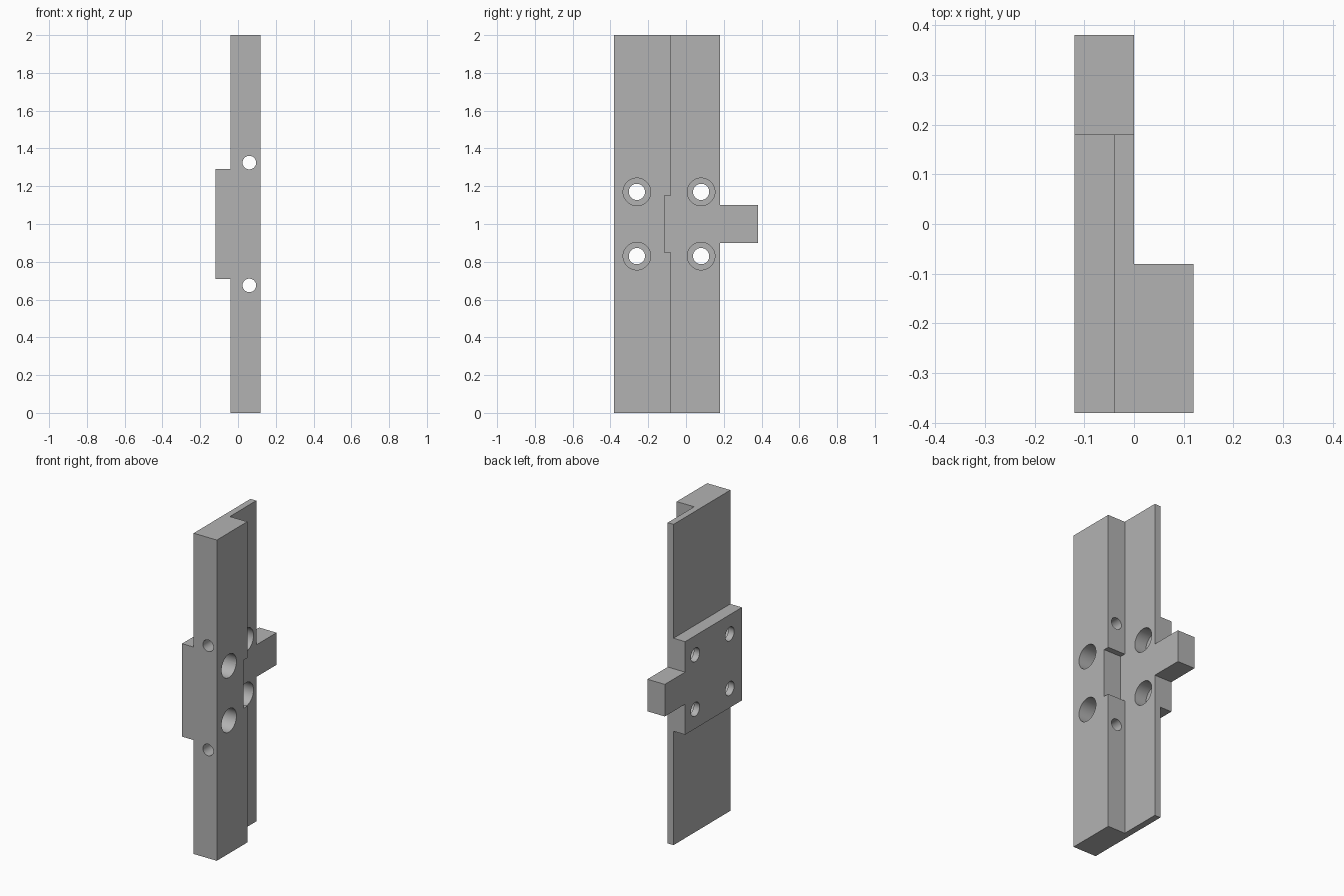
import bpy
import math

if "Cube" in bpy.data.objects:
    bpy.data.objects.remove(bpy.data.objects["Cube"], do_unlink=True)

GREY = (0.45, 0.45, 0.45, 1)
grey = bpy.data.materials.new("plain_grey")
grey.use_nodes = True
grey.diffuse_color = GREY
grey.node_tree.nodes["Principled BSDF"].inputs["Base Color"].default_value = GREY


def box(name, x, y, z):
    """Box from (low, high) ranges on each axis."""
    mid = [(a + b) / 2 for a, b in (x, y, z)]
    bpy.ops.mesh.primitive_cube_add(size=1, location=mid)
    ob = bpy.context.object
    ob.name = name
    ob.scale = [b - a for a, b in (x, y, z)]
    bpy.ops.object.transform_apply(location=True, rotation=True, scale=True)
    ob.data.materials.append(grey)
    return ob


def rod(name, radius, length, centre, axis):
    """Cylinder along x or y."""
    turn = (0, math.pi / 2, 0) if axis == "x" else (math.pi / 2, 0, 0)
    bpy.ops.mesh.primitive_cylinder_add(vertices=48, radius=radius, depth=length,
                                        location=centre, rotation=turn)
    ob = bpy.context.object
    ob.name = name
    bpy.ops.object.transform_apply(location=True, rotation=True, scale=True)
    ob.data.materials.append(grey)
    return ob


def combine(body, other, operation):
    """Apply a boolean and discard the helper."""
    other.hide_render = True
    mod = body.modifiers.new(operation, "BOOLEAN")
    mod.operation = operation
    mod.solver = "EXACT"
    mod.object = other
    bpy.context.view_layer.objects.active = body
    bpy.ops.object.modifier_apply(modifier=mod.name)
    bpy.data.objects.remove(other, do_unlink=True)


# Long angle bar: thick flange plus thin web
bracket = box("mounting_bracket", (-0.04, 0.12), (-0.38, -0.08), (0, 2))
combine(bracket, box("thin_web", (-0.04, 0), (-0.2, 0.18), (0, 2)), "UNION")

# Raised pad and side tab
combine(bracket, box("pad", (-0.12, -0.02), (-0.38, 0.18), (0.71, 1.29)), "UNION")
combine(bracket, box("tab", (-0.12, 0), (0, 0.38), (0.9, 1.1)), "UNION")

# Shallow relief in the flange wall
combine(bracket, box("relief", (0, 0.2), (-0.115, 0), (0.85, 1.15)), "DIFFERENCE")

# Counterbored bolt holes and cross holes
for side in (-1, 1):
    z = 1 + side * 0.17
    for y in (-0.26, 0.08):
        combine(bracket, rod("bolt_hole", 0.043, 0.6, (0, y, z), "x"), "DIFFERENCE")
        combine(bracket, rod("counterbore", 0.073, 0.4, (0.12, y, z), "x"), "DIFFERENCE")
    combine(bracket, rod("cross_hole", 0.036, 0.5, (0.06, -0.23, 1 + side * 0.325), "y"),
            "DIFFERENCE")

# Smooth hole walls, crisp edges
bpy.ops.object.select_all(action="DESELECT")
bracket.select_set(True)
bpy.context.view_layer.objects.active = bracket
bpy.ops.object.shade_smooth_by_angle(angle=math.radians(30))
